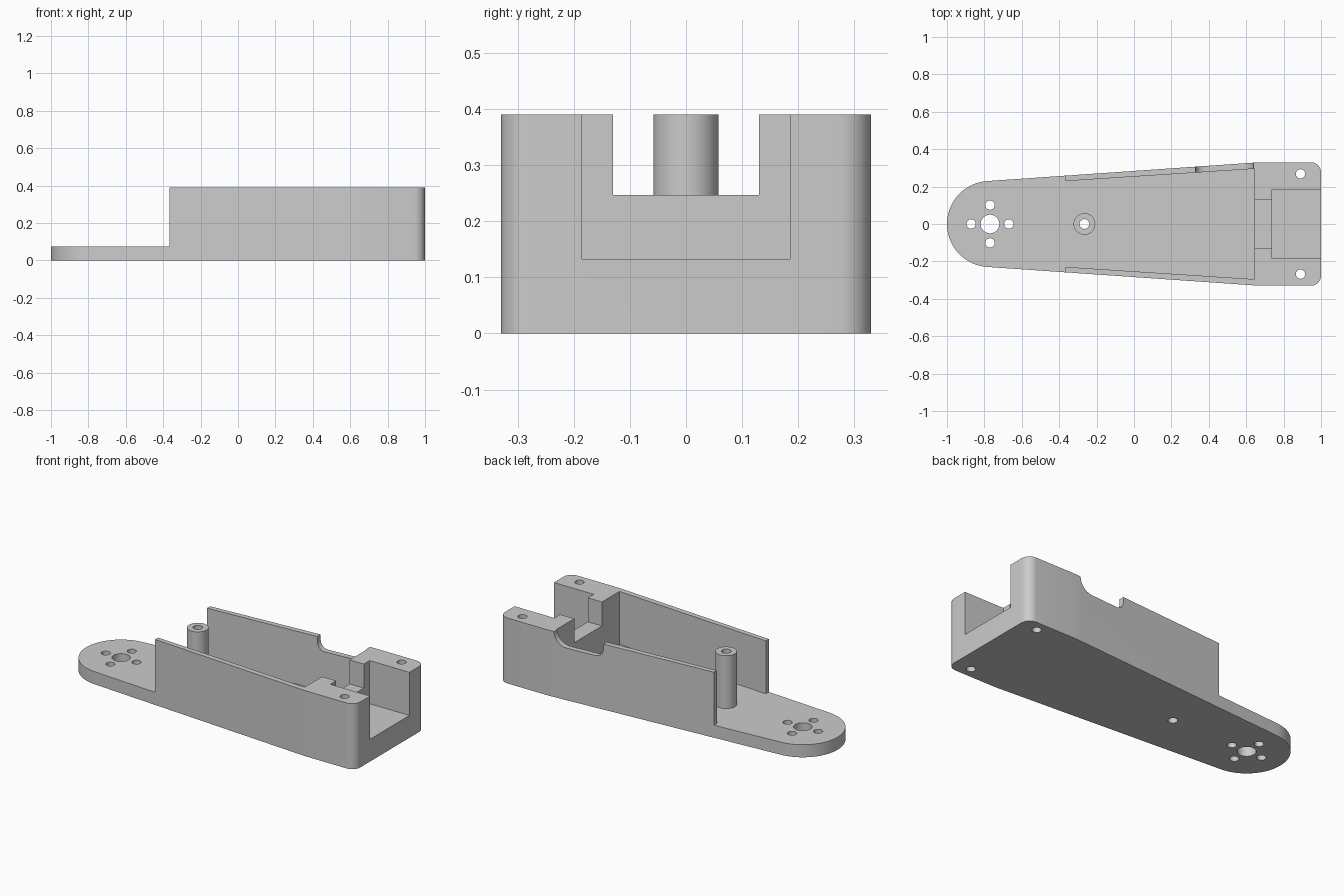
import bpy, bmesh, math

cube = bpy.data.objects.get("Cube")
if cube:
    bpy.data.objects.remove(cube, do_unlink=True)

H, PLATE = 0.39, 0.075          # full height, floor thickness

grey = bpy.data.materials.new("plain grey")
grey.use_nodes = True
GREY = (0.6, 0.6, 0.6, 1)
grey.diffuse_color = GREY
grey.node_tree.nodes["Principled BSDF"].inputs["Base Color"].default_value = GREY


def prism(name, pts, lo, hi, axis="z"):
    """Extrude a closed profile: (x, y) along z, or (x, z) along y."""
    place = (lambda a, b, d: (a, b, d)) if axis == "z" else (lambda a, b, d: (a, d, b))
    bm = bmesh.new()
    face = bm.faces.new([bm.verts.new(place(a, b, lo)) for a, b in pts])
    ext = bmesh.ops.extrude_face_region(bm, geom=[face])
    step = place(0, 0, hi - lo)
    bmesh.ops.translate(bm, vec=step,
                        verts=[v for v in ext["geom"] if isinstance(v, bmesh.types.BMVert)])
    bmesh.ops.recalc_face_normals(bm, faces=bm.faces)
    mesh = bpy.data.meshes.new(name)
    bm.to_mesh(mesh)
    bm.free()
    mesh.materials.append(grey)
    ob = bpy.data.objects.new(name, mesh)
    bpy.context.collection.objects.link(ob)
    return ob


def arc(cx, cy, r, a0, a1, n):
    return [(cx + r * math.cos(math.radians(a0 + (a1 - a0) * i / n)),
             cy + r * math.sin(math.radians(a0 + (a1 - a0) * i / n))) for i in range(n + 1)]


def rect(x0, x1, y):
    return [(x0, -y), (x1, -y), (x1, y), (x0, y)]


def disc(x, y, r, n=32):
    return arc(x, y, r, 0, 360, n)[:-1]


def activate(ob):
    bpy.ops.object.select_all(action="DESELECT")
    ob.select_set(True)
    bpy.context.view_layer.objects.active = ob


def cut(ob, pts, lo, hi, axis="z"):
    """Subtract a prism from an object."""
    cutter = prism("cutter", pts, lo, hi, axis)
    cutter.hide_render = True
    mod = ob.modifiers.new("cut", "BOOLEAN")
    mod.operation, mod.solver, mod.object = "DIFFERENCE", "EXACT", cutter
    activate(ob)
    bpy.ops.object.modifier_apply(modifier=mod.name)
    bpy.data.objects.remove(cutter, do_unlink=True)


# Tapered body: round nose, straight sides, rounded rear corners
outline = (arc(-0.77, 0, 0.23, 94, 266, 48) + [(0.64, -0.328), (0.68, -0.33)]
           + arc(0.945, -0.275, 0.055, -90, 0, 10)
           + arc(0.945, 0.275, 0.055, 0, 90, 10) + [(0.68, 0.33), (0.64, 0.328)])
body = prism("arm_body", outline, 0, H)

# Open nose plate and tapered channel between the side walls
cut(body, rect(-1.1, -0.365, 0.5), PLATE, 0.6)
cut(body, [(-0.45, -0.224), (0.645, -0.295), (0.645, 0.295), (-0.45, 0.224)], PLATE, 0.6)

# Rear block: wide pocket open to the rear, narrower slot into the channel
cut(body, rect(0.738, 1.1, 0.185), 0.133, 0.6)
cut(body, rect(0.6, 0.8, 0.13), 0.247, 0.6)

# Rounded cable notch in the back wall
notch = ([(0.64, 0.5), (0.33, 0.5)] + arc(0.38, H - 0.03, 0.05, 180, 270, 8)
         + arc(0.56, H, 0.08, 270, 360, 10))
cut(body, notch, 0.2, 0.5, "y")

# Hub hole with four screw holes, two rear screw holes, post hole
holes = [(-0.77, 0, 0.05), (0.89, 0.268, 0.025), (0.89, -0.268, 0.025), (-0.265, 0, 0.026)]
holes += [(-0.77 + 0.101 * dx, 0.101 * dy, 0.025)
          for dx, dy in ((1, 0), (-1, 0), (0, 1), (0, -1))]
for x, y, r in holes:
    cut(body, disc(x, y, r), -0.1, 0.6)

# Hollow screw post standing on the floor
post = prism("screw_post", disc(-0.265, 0, 0.058, 48), PLATE, H)
cut(post, disc(-0.265, 0, 0.026), 0, 0.6)

for ob in (body, post):
    activate(ob)
    bpy.ops.object.shade_smooth_by_angle(angle=math.radians(30))
